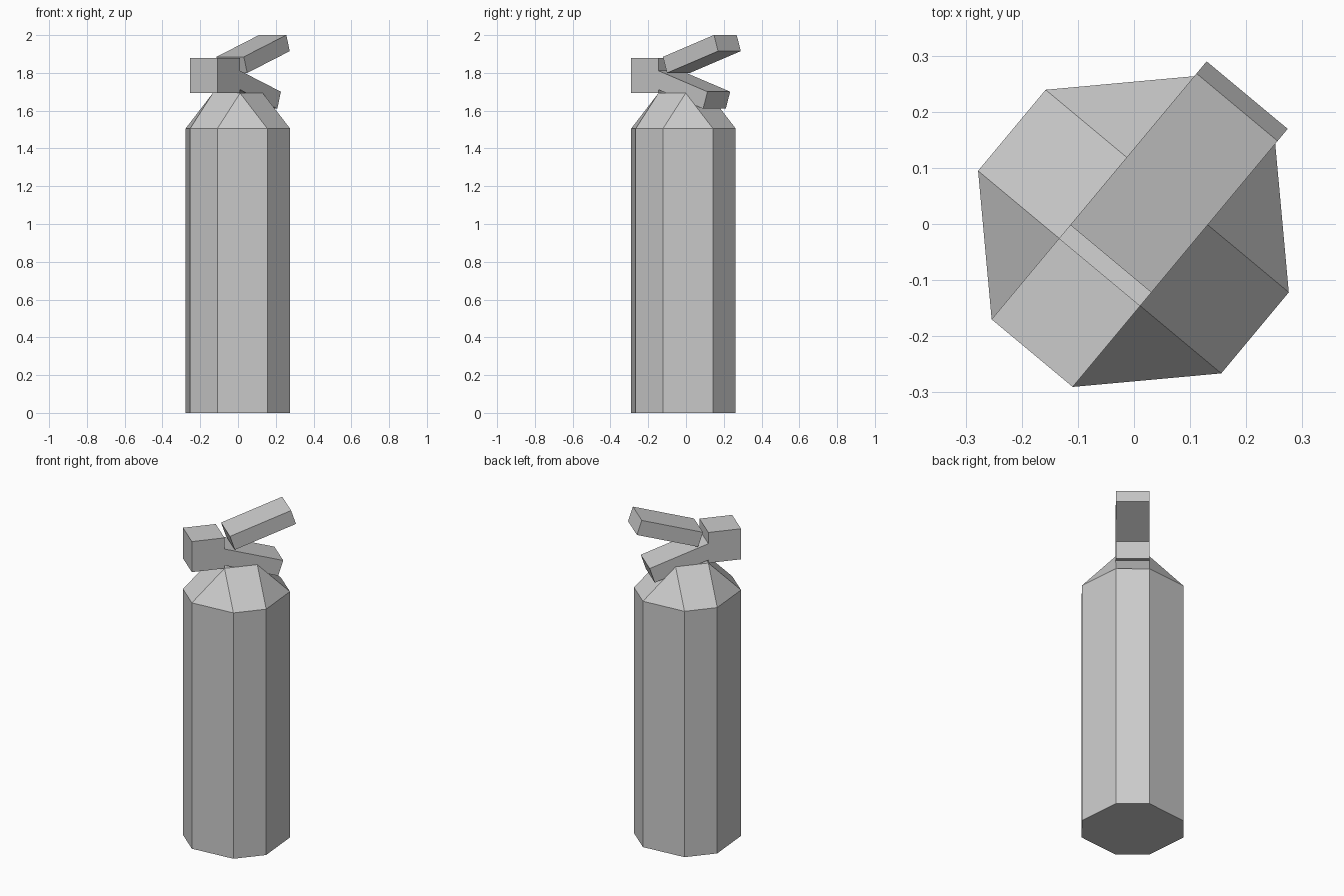
import bpy, bmesh, math

if "Cube" in bpy.data.objects:
    bpy.data.objects.remove(bpy.data.objects["Cube"])

R, H = 0.282, 0.094          # octagon reach and half side width
TURN = math.radians(50.2)    # whole model is turned about z
SHIFT = (-0.001, -0.0135, 0)


def finish(name, bm):
    bmesh.ops.recalc_face_normals(bm, faces=bm.faces)
    mesh = bpy.data.meshes.new(name)
    bm.to_mesh(mesh)
    bm.free()
    obj = bpy.data.objects.new(name, mesh)
    bpy.context.collection.objects.link(obj)
    obj.rotation_euler.z = TURN
    obj.location = SHIFT
    return obj


def slab(name, profile):
    """Extrude a side profile (along, height) across the grip width."""
    bm = bmesh.new()
    face = bm.faces.new([bm.verts.new((u, -H, z)) for u, z in profile])
    ext = bmesh.ops.extrude_face_region(bm, geom=[face], use_keep_orig=True)
    for v in ext["geom"]:
        if isinstance(v, bmesh.types.BMVert):
            v.co.y = H
    return finish(name, bm)


def lever(name, u, z, degrees, length, thick):
    """Tilted bar starting at its upper rear corner."""
    a = math.radians(degrees)
    du, dz = length * math.cos(a), length * math.sin(a)
    nu, nz = thick * math.sin(a), -thick * math.cos(a)
    return slab(name, [(u, z), (u + du, z + dz),
                       (u + du + nu, z + dz + nz), (u + nu, z + nz)])


# Tank: octagonal body with shoulders closing to a square neck
ring = [(R, -H), (R, H), (H, R), (-H, R), (-R, H), (-R, -H), (-H, -R), (H, -R)]
bm = bmesh.new()
top = bm.faces.new([bm.verts.new((x, y, 0)) for x, y in ring])
for z, limit in ((1.505, R), (1.693, H)):
    keep = z < 1.6
    ext = bmesh.ops.extrude_face_region(bm, geom=[top], use_keep_orig=keep)
    top = next(g for g in ext["geom"] if isinstance(g, bmesh.types.BMFace))
    for v in top.verts:
        v.co = (max(-limit, min(limit, v.co.x)), max(-limit, min(limit, v.co.y)), z)
bmesh.ops.remove_doubles(bm, verts=bm.verts, dist=0.0005)
finish("tank", bm)

# Valve block over the rear shoulder
slab("valve_block", [(-R, 1.693), (-H, 1.693), (-H, 1.88), (-R, 1.88)])

# Squeeze levers
lever("upper_lever", -0.063, 1.885, 18.2, 0.37, 0.09)
lever("lower_lever", -0.108, 1.816, -18.2, 0.37, 0.095)
